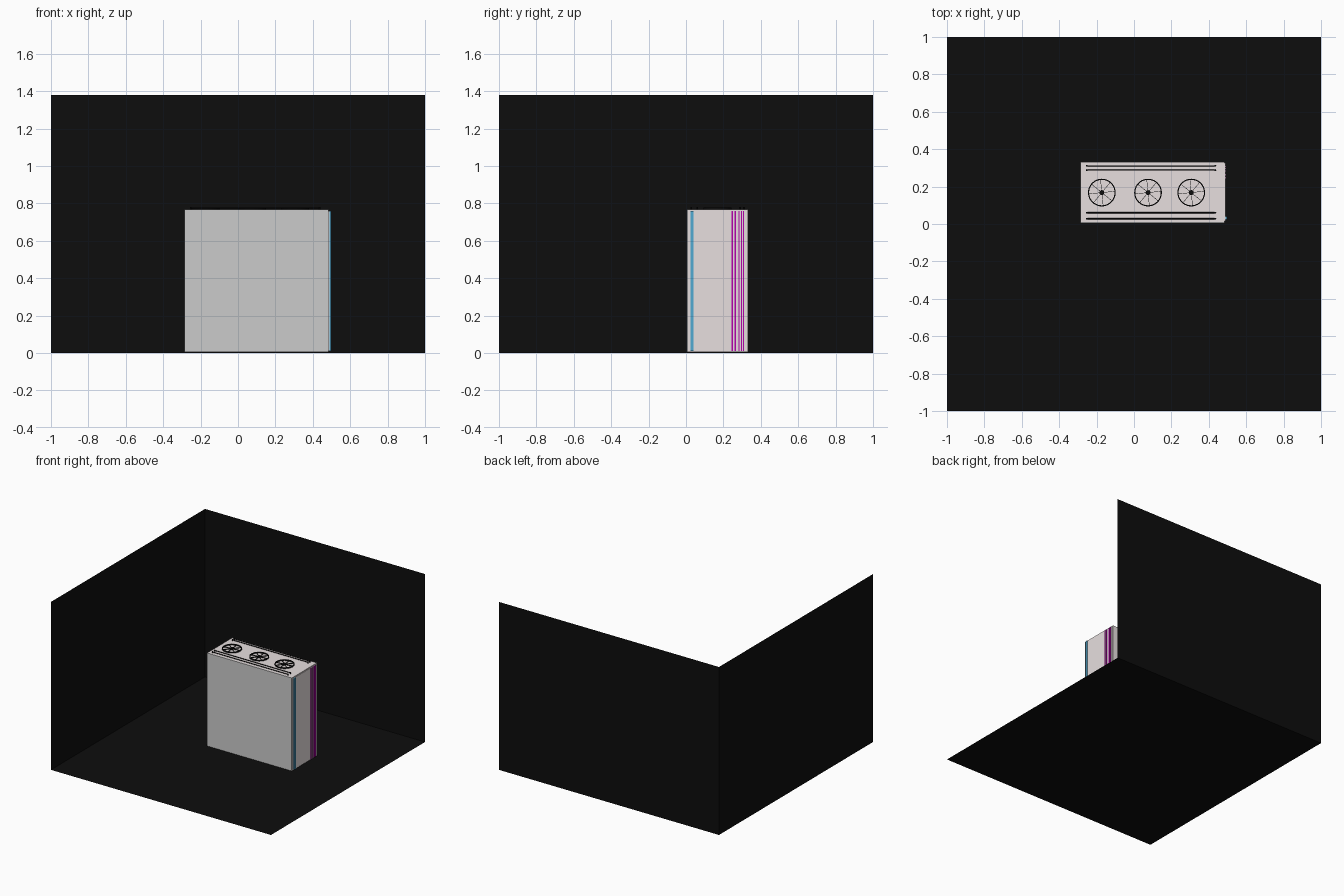
import bpy, bmesh, math
from mathutils import Matrix, Vector

if "Cube" in bpy.data.objects:
    bpy.data.objects.remove(bpy.data.objects["Cube"])


def mat(name, r, g, b):
    m = bpy.data.materials.new(name)
    m.diffuse_color = (r, g, b, 1)
    m.use_nodes = True
    m.node_tree.nodes["Principled BSDF"].inputs["Base Color"].default_value = m.diffuse_color
    return m


BLACK = mat("black", 0.004, 0.004, 0.004)
WHITE = mat("warm_white", 0.80, 0.74, 0.74)
BLUE = mat("blue", 0.08, 0.40, 0.65)
MAGENTA = mat("magenta", 0.45, 0.0, 0.40)


def finish(name, bm, material=None, smooth=False):
    me = bpy.data.meshes.new(name)
    bm.to_mesh(me)
    bm.free()
    ob = bpy.data.objects.new(name, me)
    bpy.context.collection.objects.link(ob)
    if material:
        me.materials.append(material)
    if smooth:
        bpy.context.view_layer.objects.active = ob
        ob.select_set(True)
        bpy.ops.object.shade_smooth_by_angle()
        ob.select_set(False)
    return ob


def add_box(bm, lo, hi, extra=Matrix()):
    lo, hi = Vector(lo), Vector(hi)
    m = extra @ Matrix.Translation((lo + hi) / 2) @ Matrix.Diagonal((*(hi - lo), 1))
    bmesh.ops.create_cube(bm, size=1, matrix=m)


def box(name, lo, hi, material=None):
    bm = bmesh.new()
    add_box(bm, lo, hi)
    return finish(name, bm, material)


def plane(name, corners, material):
    bm = bmesh.new()
    bm.faces.new([bm.verts.new(c) for c in corners])
    return finish(name, bm, material)


# Corner room: floor and two walls
H = 1.38
plane("floor", [(-1, -1, 0), (1, -1, 0), (1, 1, 0), (-1, 1, 0)], BLACK)
plane("back_wall", [(-1, 1, 0), (1, 1, 0), (1, 1, H), (-1, 1, H)], BLACK)
plane("left_wall", [(-1, -1, 0), (-1, 1, 0), (-1, 1, H), (-1, -1, H)], BLACK)

# Case body with a grey front panel and raised end panel
X0, X1, Y0, Y1, Z0, Z1 = -0.285, 0.485, 0.005, 0.332, 0.004, 0.768
box("case_body", (X0, Y0 + 0.005, Z0), (X1, Y1, Z1), WHITE)
box("front_panel", (X0, Y0, Z0), (X1, Y0 + 0.005, Z1))
box("end_panel", (X1, Y0 + 0.012, Z0 + 0.006), (X1 + 0.004, Y1 - 0.006, Z1 - 0.008), WHITE)

# Light strips on the end panel
box("blue_strip", (X1, 0.024, 0.01), (0.497, 0.040, 0.76), BLUE)
bm = bmesh.new()
for y in (0.247, 0.263, 0.283, 0.297, 0.308):
    add_box(bm, (X1, y - 0.003, 0.01), (0.493, y + 0.003, 0.76))
finish("magenta_strips", bm, MAGENTA)


# Top fans: rim, thin blades and hub
def fan(name, cx, cy, r=0.074, blades=8, sides=40):
    z0, z1, t = Z1, Z1 + 0.009, 0.006
    bm = bmesh.new()
    profile = [(r, z0), (r, z1), (r - t, z1), (r - t, z0)]
    rings = []
    for i in range(sides):
        a = math.tau * i / sides
        rings.append([bm.verts.new((cx + q * math.cos(a), cy + q * math.sin(a), z))
                      for q, z in profile])
    for i in range(sides):
        a, b = rings[i], rings[(i + 1) % sides]
        for k in range(4):
            n = (k + 1) % 4
            bm.faces.new((a[k], b[k], b[n], a[n]))
    bmesh.ops.recalc_face_normals(bm, faces=bm.faces[:])
    bmesh.ops.create_cone(bm, cap_ends=True, segments=20, radius1=0.013, radius2=0.013,
                          depth=0.010, matrix=Matrix.Translation((cx, cy, Z1 + 0.005)))
    for i in range(blades):
        spin = Matrix.Translation((cx, cy, 0)) @ Matrix.Rotation(math.tau * i / blades + 0.1, 4, 'Z')
        add_box(bm, (0.01, -0.0012, z0), (r - 0.004, 0.0012, z0 + 0.006), spin)
    finish(name, bm, BLACK, smooth=True)


for i, cx in enumerate((-0.172, 0.075, 0.306)):
    fan(f"fan_{i + 1}", cx, 0.168)


# Top rails: thin bars carried on end posts
def rail(name, y, xa=-0.252, xb=0.435):
    bm = bmesh.new()
    z = Z1 + 0.008
    bar = Matrix.Translation(((xa + xb) / 2, y, z)) @ Matrix.Rotation(math.pi / 2, 4, 'Y')
    bmesh.ops.create_cone(bm, cap_ends=True, segments=10, radius1=0.003, radius2=0.003,
                          depth=xb - xa, matrix=bar)
    for x in (xa, xb):
        bmesh.ops.create_cone(bm, cap_ends=True, segments=12, radius1=0.005, radius2=0.005,
                              depth=0.012, matrix=Matrix.Translation((x, y, Z1 + 0.006)))
    finish(name, bm, BLACK, smooth=True)


for i, y in enumerate((0.028, 0.060, 0.288, 0.311)):
    rail(f"rail_{i + 1}", y)
